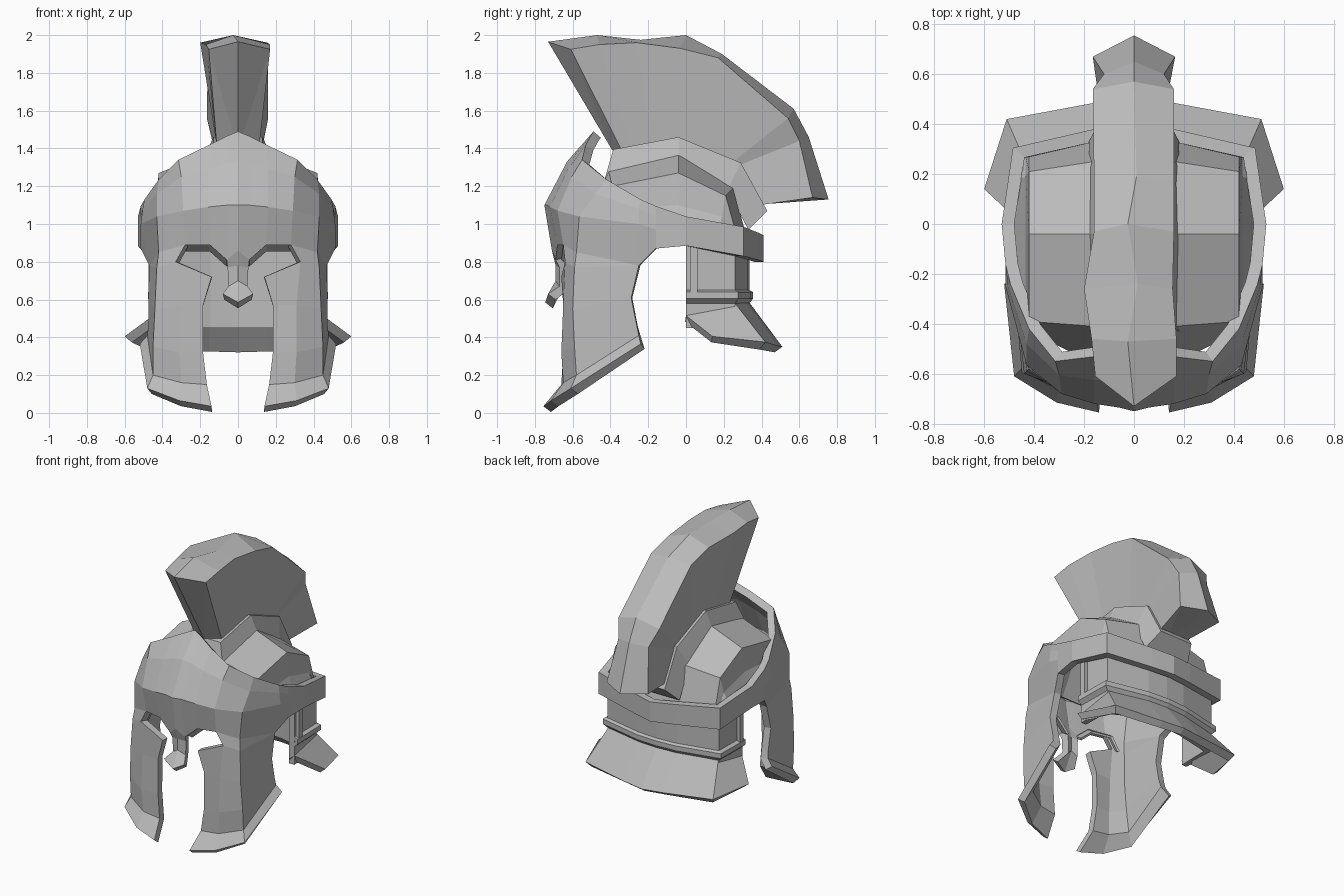
import bpy
import bmesh
from mathutils import Vector

if "Cube" in bpy.data.objects:
    bpy.data.objects.remove(bpy.data.objects["Cube"], do_unlink=True)

# Single plain metal colour
metal = bpy.data.materials.new("grey metal")
metal.use_nodes = True
metal.diffuse_color = (0.5, 0.5, 0.5, 1)
metal.node_tree.nodes["Principled BSDF"].inputs["Base Color"].default_value = (0.5, 0.5, 0.5, 1)


def finish(name, bm):
    """Turn a bmesh into a flat shaded metal object."""
    mesh = bpy.data.meshes.new(name)
    bm.to_mesh(mesh)
    bm.free()
    mesh.materials.append(metal)
    obj = bpy.data.objects.new(name, mesh)
    bpy.context.scene.collection.objects.link(obj)
    return obj


def shell(name, grids, thickness):
    """Weld half-side point grids into one sheet, mirror it, thicken it inwards."""
    bm = bmesh.new()
    for grid in grids:
        rows = [[bm.verts.new(p) for p in row] for row in grid]
        for upper, lower in zip(rows, rows[1:]):
            for i in range(len(upper) - 1):
                bm.faces.new((upper[i], upper[i + 1], lower[i + 1], lower[i]))
    bmesh.ops.remove_doubles(bm, verts=bm.verts, dist=0.001)
    bmesh.ops.recalc_face_normals(bm, faces=bm.faces)
    middle = Vector((0, 0, 0.7))
    outward = sum((f.calc_center_median() - middle).dot(f.normal) * f.calc_area()
                  for f in bm.faces)
    if outward < 0:
        bmesh.ops.reverse_faces(bm, faces=bm.faces)
    obj = finish(name, bm)
    mirror = obj.modifiers.new("both sides", "MIRROR")
    mirror.use_axis[0] = True
    mirror.merge_threshold = 0.002
    solid = obj.modifiers.new("thickness", "SOLIDIFY")
    solid.thickness = thickness
    solid.offset = -1
    solid.use_even_offset = True
    return obj


def loft(name, sections):
    """Join closed cross-sections into a solid, with fanned end caps."""
    bm = bmesh.new()
    rings = [[bm.verts.new(p) for p in s] for s in sections]
    count = len(rings[0])
    for a, b in zip(rings, rings[1:]):
        for i in range(count):
            j = (i + 1) % count
            bm.faces.new((a[i], a[j], b[j], b[i]))
    for ring in (rings[0], rings[-1]):
        for i in range(count - 2):
            bm.faces.new((ring[-1], ring[i], ring[i + 1]))
    bmesh.ops.recalc_face_normals(bm, faces=bm.faces)
    return finish(name, bm)


# Brow: columns from the centre line round to the temple, top to bottom
brow = [
    [(0, -.49, 1.49), (0, -.63, 1.33), (0, -.75, 1.1), (0, -.71, .86)],
    [(.06, -.505, 1.465), (.06, -.625, 1.32), (.06, -.735, 1.1), (.06, -.69, .81)],
    [(.15, -.53, 1.42), (.16, -.625, 1.29), (.16, -.72, 1.09), (.15, -.68, .89)],
    [(.315, -.55, 1.34), (.3, -.605, 1.25), (.29, -.68, 1.07), (.28, -.65, .89)],
    [(.42, -.42, 1.235), (.43, -.48, 1.16), (.43, -.565, 1.04), (.42, -.58, .85)],
    [(.495, -.24, 1.13), (.505, -.25, 1.08), (.515, -.25, 1), (.47, -.25, .78)],
]

# Band: continues the temple column round to the back (x, y, top, bottom)
band = [brow[-1]]
for x, y, top, bottom in [(.515, -.16, 1.095, .87), (.53, 0, 1.04, .885),
                          (.485, .305, .985, .83), (.16, .38, .955, .81),
                          (0, .41, .94, .8)]:
    band.append([(x, y, top + (bottom - top) * t) for t in (0, .25, .55, 1)])

# Nose guard: hangs from the two middle brow columns
nose = [
    [brow[0][-1], brow[1][-1]],
    [(0, -.69, .78), (.055, -.67, .77)],
    [(0, -.69, .7), (.05, -.67, .67)],
    [(0, -.745, .585), (.08, -.73, .63)],
]

# Cheek guard: inner edge to rear edge, ending in a flared lip
temple = [c[-1] for c in brow[3:]]
eye_corner = [(.33, -.64, .8), (.43, -.59, .77), temple[-1]]
cheek = [
    [(.14, -.66, .72)] + eye_corner,
    [(.185, -.65, .57), (.31, -.65, .57), (.44, -.6, .55), (.475, -.29, .61)],
    [(.185, -.65, .32), (.31, -.66, .32), (.45, -.59, .35), (.475, -.26, .46)],
    [(.165, -.66, .15), (.3, -.65, .16), (.45, -.58, .2), (.48, -.25, .41)],
    [(.14, -.755, .035), (.31, -.715, .065), (.48, -.61, .13), (.52, -.24, .365)],
]
shell("face_mask", [brow, band, nose, [temple, eye_corner], cheek], .05)

# Eye hoods: sloped undersides set back beneath the brow
hood = [c[-1] for c in brow[1:4]] + [eye_corner[0]]
shell("eye_hood", [[[(x, y + .03, z) for x, y, z in hood],
                    [(x, y + .08, z - .035) for x, y, z in hood]]], .015)

# Crown: faceted skull cap inside the mask rim (half width, then y and z along it)
ridge_line = [(-.56, 1.0), (-.41, 1.28), (-.04, 1.37), (.25, 1.19), (.33, .9)]
crown = []
for x, outline in [
    (0, ridge_line),
    (.16, ridge_line),
    (.42, [(-.43, 1.0), (-.39, 1.2), (-.04, 1.27), (.21, 1.15), (.28, .9)]),
    (.435, [(-.4, .98), (-.36, 1.08), (-.04, 1.1), (.19, 1.04), (.27, .9)]),
    (.485, [(-.3, .96), (-.25, 1.0), (-.04, .95), (.17, .93), (.26, .89)]),
]:
    crown.append([(x, y, z) for y, z in outline])
shell("crown", [crown], .02)

# Crest holder: sloped ridge over the crown
holder = []
for top_y, top_z, low_y, low_z in [(-.385, 1.395, -.43, 1.24), (-.04, 1.46, -.04, 1.355),
                                   (.29, 1.325, .22, 1.18), (.43, 1.07, .33, .97)]:
    holder.append([(-.18, low_y, low_z), (-.13, top_y, top_z),
                   (.13, top_y, top_z), (.18, low_y, low_z)])
loft("crest_holder", holder)

# Plume: fan of sections (base, shoulder, spine, left and right shoulder, spine shift)
plume = []
for base, side, spine, left, right, shift in [
    ((-.34, 1.39), (-.61, 1.925), (-.73, 1.965), .155, .17, 0),
    ((-.29, 1.4), (-.46, 1.95), (-.47, 2.0), .17, .17, -.025),
    ((-.18, 1.41), (-.26, 1.96), (-.24, 1.975), .2, .155, .015),
    ((-.04, 1.43), (-.03, 1.93), (0, 2.0), .16, .16, -.025),
    ((.1, 1.39), (.17, 1.88), (.19, 1.9), .16, .16, .01),
    ((.25, 1.33), (.54, 1.56), (.57, 1.61), .165, .16, 0),
    ((.28, 1.31), (.6, 1.44), (.65, 1.46), .12, .12, 0),
    ((.39, 1.1), (.67, 1.14), (.755, 1.13), .165, .165, 0),
]:
    plume.append([(-.11, *base), (-left, *side), (shift, *spine),
                  (right, *side), (.11, *base), (0, base[0] - .05, base[1])])
loft("plume", plume)

# Neck guard: upright plate following one plan, with a raised rib low down
plan = [(.45, 0), (.445, .26), (.15, .325), (0, .335)]


def ring(z, grow):
    """One level of the neck plate, swollen outwards."""
    return [(x * (1 + grow), y * (1 + grow), z) for x, y in plan]


shell("neck_plate", [[ring(.9, 0), ring(.45, 0)]], .04)
shell("neck_rib", [[ring(.65, 0), ring(.64, .06), ring(.605, .06), ring(.58, 0)]], .02)

# Flared skirt below the plate
skirt_top = [(.45, 0, .515), (.44, .26, .58), (.15, .325, .585), (0, .335, .585)]
skirt_low = [(.6, .14, .405), (.51, .42, .375), (.16, .485, .355), (0, .51, .35)]
shell("neck_skirt", [[skirt_top, skirt_low]], .05)

# Upright ribs on the front edges of the neck plate
upright = [[(.475, .02, z), (.475, .06, z)] for z in (.89, .61)]
shell("neck_upright", [upright], .04)
